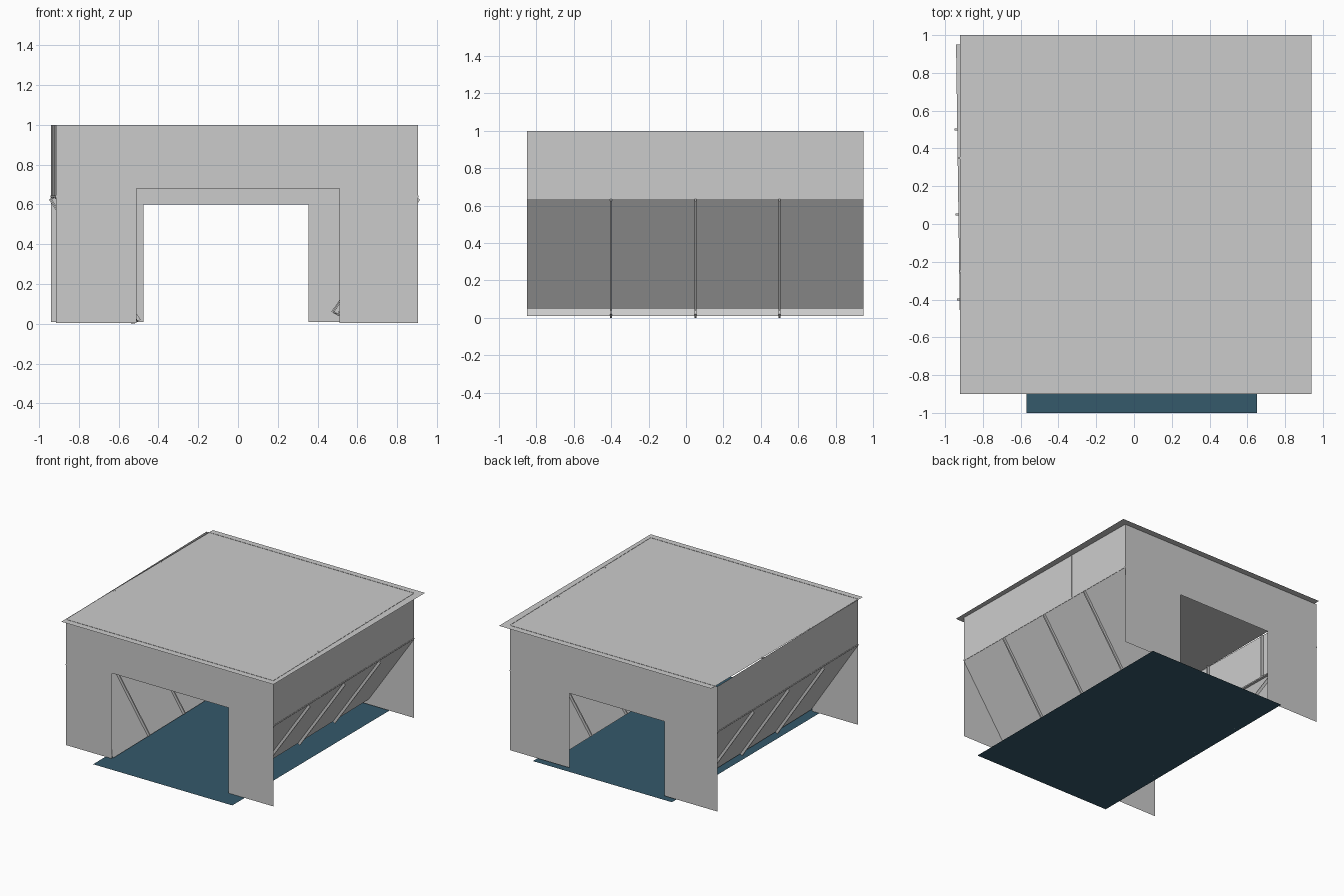
import bpy
from mathutils import Vector

if "Cube" in bpy.data.objects:
    bpy.data.objects.remove(bpy.data.objects["Cube"])

Y0, Y1 = -0.85, 0.95          # front and back wall planes
GAP = 0.005                   # half width of the seam between panels


def skew(y):
    # the whole shell drifts slightly towards -x at the back
    return -0.025 * (y - Y0) / (Y1 - Y0)


def make(name, verts, faces):
    mesh = bpy.data.meshes.new(name)
    mesh.from_pydata(verts, [], faces)
    mesh.update()
    ob = bpy.data.objects.new(name, mesh)
    bpy.context.collection.objects.link(ob)
    return ob


def sheet(name, x0, x1, y0, y1, z):
    return make(name, [(x0, y0, z), (x1, y0, z), (x1, y1, z), (x0, y1, z)],
                [(0, 1, 2, 3)])


def end_wall(name, y, x0, x1, o0, o1, oz, z0):
    # flat wall with a doorway: two legs and a lintel
    xs = (x0, o0, o1, x1)
    verts = [(x, y, z) for z in (z0, oz, 1.0) for x in xs]
    faces = [(0, 1, 5, 4), (2, 3, 7, 6)]
    faces += [(i, i + 1, i + 5, i + 4) for i in (4, 5, 6)]
    return make(name, verts, faces)


def panel(name, top, bottom, y0, y1):
    verts = [(p[0] + skew(y), y, p[1])
             for p, y in ((bottom, y0), (bottom, y1), (top, y1), (top, y0))]
    return make(name, verts, [(0, 1, 2, 3)])


def strut(name, top, bottom, y0, y1, out, inn, side):
    # thin bar along a panel, standing out and in along the panel normal
    a, b = Vector(top), Vector(bottom)
    d = (a - b).normalized()
    n = Vector((d.y, -d.x)) * side
    prof = [a + n * out, b + n * out, b - n * inn, a - n * inn]
    verts = [(p.x + skew(y), y, p.y) for y in (y0, y1) for p in prof]
    faces = [(0, 1, 2, 3), (7, 6, 5, 4)]
    faces += [(i, i + 4, (i + 1) % 4 + 4, (i + 1) % 4) for i in range(4)]
    return make(name, verts, faces)


def row(name, top, bottom, count, out, inn, side):
    step = (Y1 - Y0) / count
    for i in range(count):
        y = Y0 + i * step
        a = y + (GAP if i else 0)
        b = y + step - (GAP if i < count - 1 else 0)
        panel(f"{name}_panel_{i + 1}", top, bottom, a, b)
        if i:
            strut(f"{name}_divider_{i}", top, bottom, y - GAP, y + GAP,
                  out, inn, side)


# roof and floor sheets
sheet("roof", -0.92, 0.94, -0.90, 1.0, 0.998)
floor = sheet("floor", -0.57, 0.65, -1.0, 0.99, 0.0)
mat = bpy.data.materials.new("dark_teal")
mat.diffuse_color = (0.035, 0.10, 0.147, 1)
mat.use_nodes = True
mat.node_tree.nodes["Principled BSDF"].inputs["Base Color"].default_value = mat.diffuse_color
floor.data.materials.append(mat)

# end walls with doorways
end_wall("front_wall", Y0, -0.915, 0.905, -0.51, 0.51, 0.68, 0.003)
end_wall("back_wall", Y1, -0.94, 0.88, -0.475, 0.355, 0.60, 0.01)

# side walls: vertical upper panels, lower panels sloping inwards
for label, side, x, foot in (("right", 1, 0.905, (0.505, 0.05)),
                             ("left", -1, -0.915, (-0.50, 0.01))):
    row(f"{label}_upper", (x, 1.0), (x, 0.645), 3, 0.002, 0.02, side)
    row(f"{label}_lower", (x, 0.635), foot, 4, 0.02, 0.02, side)
    strut(f"{label}_rail", (x, 0.645), (x, 0.635), Y0, Y1, 0.002, 0.02, side)
